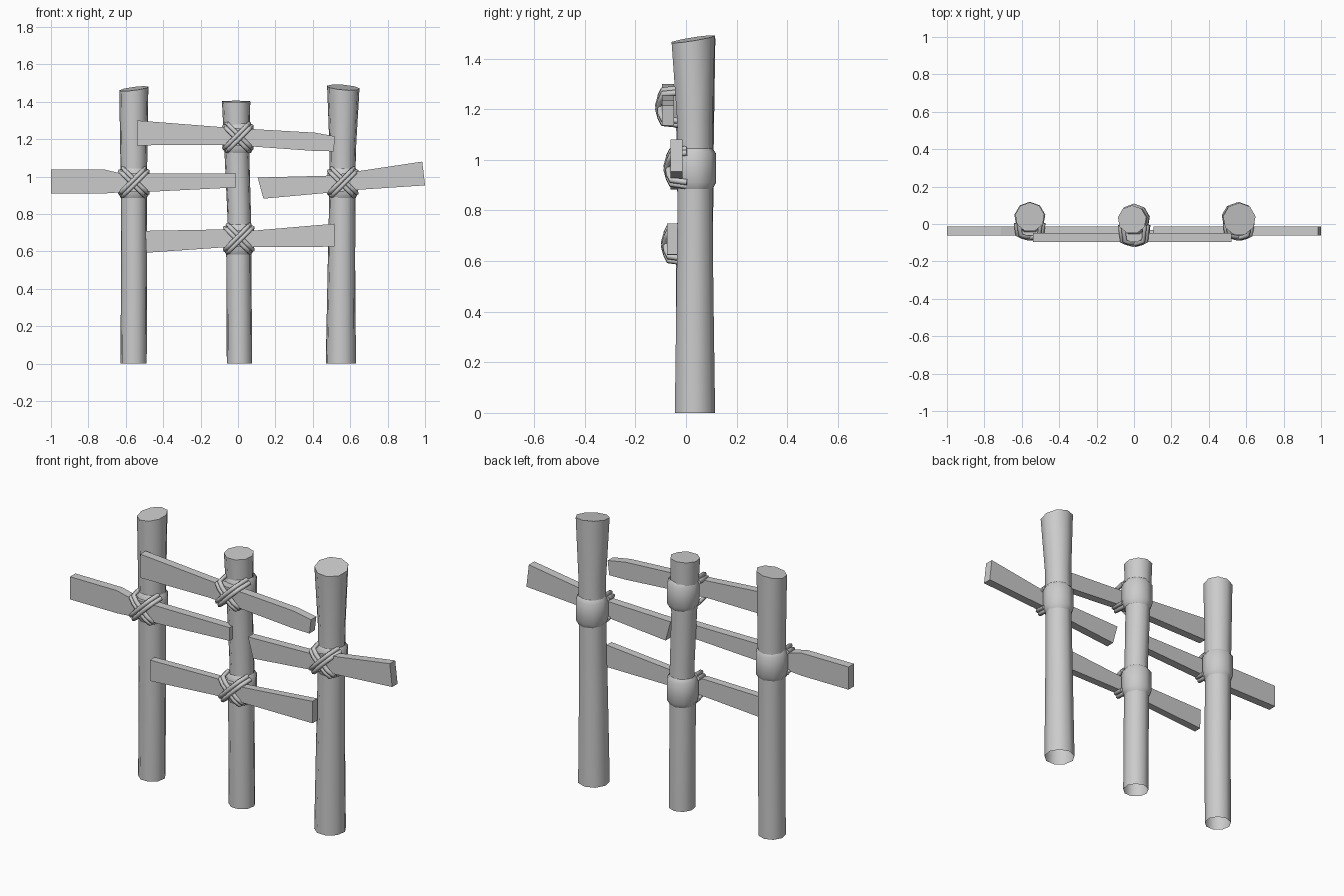
import bpy, bmesh
from math import sin, cos, pi, radians
from mathutils import Vector

if "Cube" in bpy.data.objects:
    bpy.data.objects.remove(bpy.data.objects["Cube"])

SIDES = 9


def finish(bm, name, smooth=False):
    bmesh.ops.recalc_face_normals(bm, faces=bm.faces)
    me = bpy.data.meshes.new(name)
    bm.to_mesh(me)
    bm.free()
    ob = bpy.data.objects.new(name, me)
    bpy.context.collection.objects.link(ob)
    if smooth:
        bpy.ops.object.select_all(action='DESELECT')
        bpy.context.view_layer.objects.active = ob
        ob.select_set(True)
        bpy.ops.object.shade_smooth_by_angle(angle=radians(50))
    return ob


def loft(name, rings, slant=(0, 0), cap=True):
    """Round tube through rings (z, cx, cy, r), open below, slanted cut on top."""
    bm = bmesh.new()
    loops = []
    for i, (z, cx, cy, r) in enumerate(rings):
        loop = []
        for k in range(SIDES):
            a = 2 * pi * (k + 0.25) / SIDES
            dx, dy = r * cos(a), r * sin(a)
            dz = slant[0] * dx + slant[1] * dy if i == len(rings) - 1 else 0
            loop.append(bm.verts.new((cx + dx, cy + dy, z + dz)))
        loops.append(loop)
    for a, b in zip(loops, loops[1:]):
        for k in range(SIDES):
            n = (k + 1) % SIDES
            bm.faces.new((a[k], a[n], b[n], b[k]))
    if cap:
        bm.faces.new(loops[-1])
    return finish(bm, name, True)


def plank(name, y0, y1, top, bottom):
    """Board between a top and a bottom edge line (x, z), from y0 to y1."""
    bm = bmesh.new()
    cols = []
    for (xt, zt), (xb, zb) in zip(top, bottom):
        pts = ((xt, y0, zt), (xt, y1, zt), (xb, y1, zb), (xb, y0, zb))
        cols.append([bm.verts.new(p) for p in pts])
    for a, b in zip(cols, cols[1:]):
        for k in range(4):
            n = (k + 1) % 4
            bm.faces.new((a[k], a[n], b[n], b[k]))
    bm.faces.new(cols[0])
    bm.faces.new(cols[-1])
    return finish(bm, name)


def lashing(name, cx, cz, front, cy, r):
    """Rope band round the post and a doubled rope cross over the plank."""
    loft(name + "_band", [(cz - 0.085, cx, cy, r - 0.014), (cz - 0.06, cx, cy, r),
                          (cz + 0.055, cx, cy, r), (cz + 0.075, cx, cy, r - 0.014)], cap=False)
    cu = bpy.data.curves.new(name + "_cross", 'CURVE')
    cu.dimensions = '3D'
    cu.bevel_depth = 0.012
    cu.bevel_resolution = 1
    cu.use_fill_caps = True
    for s, lift in ((1, 0.008), (-1, 0.016)):
        for off in (-0.011, 0.011):
            shift = Vector((off * 0.7, 0, off * 0.7 * s))
            path = [(-0.066, cy - 0.03, 0.066 * s), (-0.058, front + 0.004, 0.058 * s),
                    (-0.035, front - 0.006, 0.035 * s), (0, front - lift, 0),
                    (0.035, front - 0.006, -0.035 * s), (0.058, front + 0.004, -0.058 * s),
                    (0.066, cy - 0.03, -0.066 * s)]
            sp = cu.splines.new('POLY')
            sp.points.add(len(path) - 1)
            for p, co in zip(sp.points, path):
                v = Vector(co) + shift + Vector((cx, 0, cz))
                p.co = (*v, 1)
    ob = bpy.data.objects.new(name + "_cross", cu)
    bpy.context.collection.objects.link(ob)
    bpy.ops.object.select_all(action='DESELECT')
    bpy.context.view_layer.objects.active = ob
    ob.select_set(True)
    bpy.ops.object.convert(target='MESH')


# Posts
loft("left_post", [(0, -0.558, 0.035, 0.071), (0.5, -0.556, 0.036, 0.071),
                   (0.95, -0.557, 0.037, 0.071), (1.47, -0.557, 0.037, 0.079)], (0.13, 0.12))
loft("middle_post", [(0, 0.008, 0.025, 0.069), (0.6, 0.004, 0.025, 0.068),
                     (0.78, 0.007, 0.027, 0.064), (1.1, -0.005, 0.025, 0.067),
                     (1.402, -0.01, 0.023, 0.077)], (0, 0.05))
loft("right_post", [(0, 0.55, 0.033, 0.082), (0.5, 0.553, 0.033, 0.075),
                    (0.95, 0.558, 0.034, 0.07), (1.15, 0.56, 0.033, 0.072),
                    (1.477, 0.563, 0.026, 0.088)], (-0.08, 0.16))

# Planks
plank("upper_plank", -0.095, -0.048,
      [(-0.54, 1.30), (-0.12, 1.267), (0.06, 1.255), (0.41, 1.235), (0.52, 1.215)],
      [(-0.54, 1.167), (-0.12, 1.17), (0.06, 1.162), (0.41, 1.137), (0.51, 1.135)])
plank("lower_plank", -0.075, -0.032,
      [(-0.495, 0.71), (-0.10, 0.717), (0.07, 0.71), (0.515, 0.748)],
      [(-0.49, 0.593), (-0.10, 0.62), (0.07, 0.624), (0.515, 0.625)])
plank("left_plank", -0.061, -0.013,
      [(-1, 1.037), (-0.71, 1.037), (-0.64, 1.02), (-0.45, 1.016), (-0.01, 1.016)],
      [(-1, 0.91), (-0.71, 0.91), (-0.64, 0.915), (-0.45, 0.92), (-0.01, 0.942)])
plank("right_plank", -0.061, -0.013,
      [(0.105, 0.995), (0.49, 1.005), (0.65, 1.03), (0.985, 1.08)],
      [(0.136, 0.882), (0.49, 0.914), (0.65, 0.93), (1.0, 0.953)])

# Rope lashings
lashing("upper_lashing", 0.0, 1.21, -0.095, 0.025, 0.084)
lashing("lower_lashing", 0.004, 0.668, -0.072, 0.025, 0.082)
lashing("left_lashing", -0.557, 0.97, -0.062, 0.035, 0.084)
lashing("right_lashing", 0.56, 0.97, -0.062, 0.034, 0.084)
